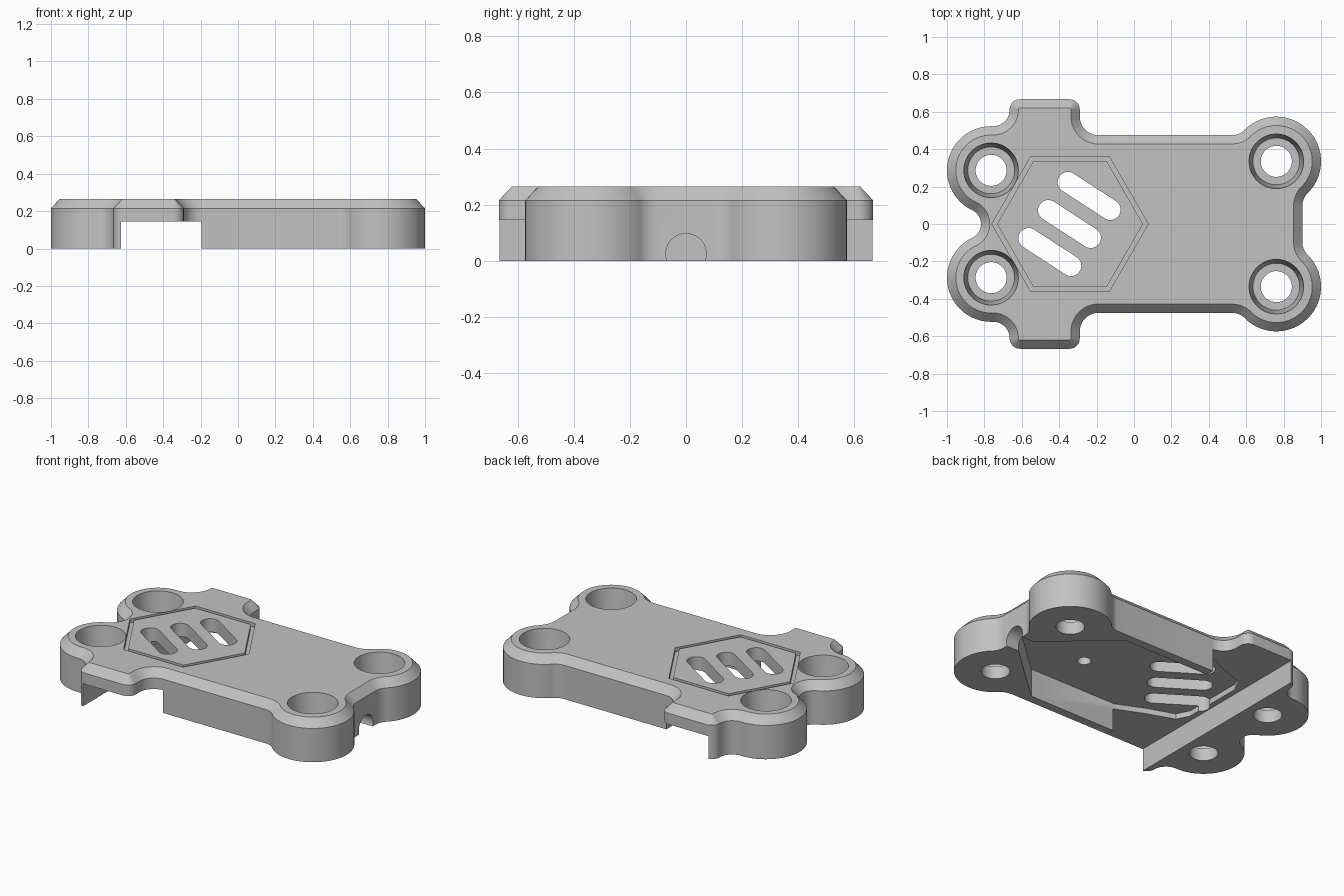
import bpy, bmesh
from math import radians, cos, sin
from mathutils import Vector

cube = bpy.data.objects.get("Cube")
if cube:
    bpy.data.objects.remove(cube, do_unlink=True)

grey = bpy.data.materials.new("matte grey")
grey.use_nodes = True
grey.diffuse_color = (0.54, 0.54, 0.54, 1)
grey.node_tree.nodes["Principled BSDF"].inputs["Base Color"].default_value = (0.54, 0.54, 0.54, 1)


def arc(cx, cy, r, a0, a1):
    n = max(4, int(abs(a1 - a0) / 6))
    angles = [radians(a0 + (a1 - a0) * i / n) for i in range(n + 1)]
    return [Vector((cx + r * cos(a), cy + r * sin(a))) for a in angles]


def circle(cx, cy, r):
    return arc(cx, cy, r, 0, 360)[:-1]


def mirrored(half):
    """Close a half outline by reflecting it across the x axis, merging points where arcs meet."""
    loop = []
    for p in half + [Vector((q.x, -q.y)) for q in reversed(half)]:
        if not loop or (p - loop[-1]).length > 0.004:
            loop.append(p)
    return loop


def inset(loop, d):
    """Move a counter-clockwise outline inward by d."""
    out = []
    for i, p in enumerate(loop):
        e0 = (p - loop[i - 1]).normalized()
        e1 = (loop[(i + 1) % len(loop)] - p).normalized()
        n0, n1 = Vector((-e0.y, e0.x)), Vector((-e1.y, e1.x))
        out.append(p + (n0 + n1) * d / (1 + n0.dot(n1)))
    return out


def at(loop, z):
    return [Vector((p.x, p.y, z)) for p in loop]


def loft(name, *loops):
    """Solid through matching closed 3D loops, capped at both ends."""
    bm = bmesh.new()
    rings = [[bm.verts.new(p) for p in loop] for loop in loops]
    n = len(rings[0])
    bm.faces.new(rings[0])
    bm.faces.new(rings[-1])
    for a, b in zip(rings, rings[1:]):
        for i in range(n):
            j = (i + 1) % n
            bm.faces.new((a[i], a[j], b[j], b[i]))
    bmesh.ops.recalc_face_normals(bm, faces=bm.faces)
    mesh = bpy.data.meshes.new(name)
    bm.to_mesh(mesh)
    bm.free()
    mesh.materials.append(grey)
    ob = bpy.data.objects.new(name, mesh)
    bpy.context.collection.objects.link(ob)
    return ob


def prism(name, loop, z0, z1):
    return loft(name, at(loop, z0), at(loop, z1))


def cut(target, cutter):
    mod = target.modifiers.new("cut", 'BOOLEAN')
    mod.operation = 'DIFFERENCE'
    mod.solver = 'EXACT'
    mod.object = cutter
    bpy.context.view_layer.objects.active = target
    bpy.ops.object.modifier_apply(modifier=mod.name)
    bpy.data.objects.remove(cutter, do_unlink=True)


# Cover body: four corner bosses, two side tabs, chamfered top rim
half = (arc(1.0, 0.096, 0.1, 180, 135) + arc(0.761, 0.335, 0.239, -45, 135)
        + arc(0.523, 0.575, 0.1, -45, -90) + arc(-0.19, 0.575, 0.1, 270, 180)
        + arc(-0.345, 0.612, 0.055, 0, 90) + arc(-0.61, 0.612, 0.055, 90, 180)
        + arc(-0.753, 0.611, 0.088, 0, -88) + arc(-0.764, 0.287, 0.236, 88, 244.6)
        + arc(-0.9, 0, 0.082, 64.6, 0))
outline = mirrored(half)
cover = loft("cover", at(outline, 0), at(outline, 0.215), at(inset(outline, 0.047), 0.265))

# Channel across the underside
channel = [Vector((x, y)) for x, y in ((-0.625, -1), (-0.195, -1), (-0.195, 1), (-0.625, 1))]
cut(cover, prism("channel_cutter", channel, -0.1, 0.145))

# Hollow underside, angled around the bosses
pocket = mirrored([Vector(p) for p in ((0.81, 0.07), (0.42, 0.42), (-0.2, 0.42),
                                       (-0.38, 0.34), (-0.55, 0.28), (-0.59, 0.2))])
cut(cover, prism("pocket_cutter", pocket, -0.1, 0.18))
cut(cover, prism("pin_hole_cutter", circle(0.247, -0.154, 0.04), 0.1, 0.235))

# Cable opening through the end wall
ring = circle(0, 0.025, 0.072)
cut(cover, loft("cable_cutter", *[[Vector((x, p.x, p.y)) for p in ring] for x in (0.7, 1.1)]))

# Screw holes with deep, slightly tapered counterbores
for x, y in ((0.761, 0.335), (-0.764, 0.287)):
    for s in (1, -1):
        steps = ((0.083, -0.1), (0.083, 0.08), (0.125, 0.08), (0.146, 0.265), (0.146, 0.35))
        cut(cover, loft("screw_hole_cutter", *[at(circle(x, s * y, r), z) for r, z in steps]))

# Hexagonal groove around the vent panel
hexagons = [[Vector((-0.342 + r * cos(radians(60 * i)), r * sin(radians(60 * i))))
             for i in range(6)] for r in (0.418, 0.39)]
groove = prism("groove_cutter", hexagons[0], 0.24, 0.35)
cut(groove, prism("groove_core", hexagons[1], 0.1, 0.5))
cut(cover, groove)

# Three equal round-ended vent slots
along = Vector((cos(radians(-33)), sin(radians(-33))))
for k in (-1, 0, 1):
    mid = Vector((-0.345 + 0.105 * k, 0.15 * k))
    a, b = mid + along * 0.135, mid - along * 0.135
    slot = arc(a.x, a.y, 0.055, -123, 57) + arc(b.x, b.y, 0.055, 57, 237)
    cut(cover, prism("vent_cutter", slot, -0.1, 0.4))

bpy.ops.object.select_all(action='DESELECT')
cover.select_set(True)
bpy.context.view_layer.objects.active = cover
bpy.ops.object.shade_smooth_by_angle(angle=radians(25))
